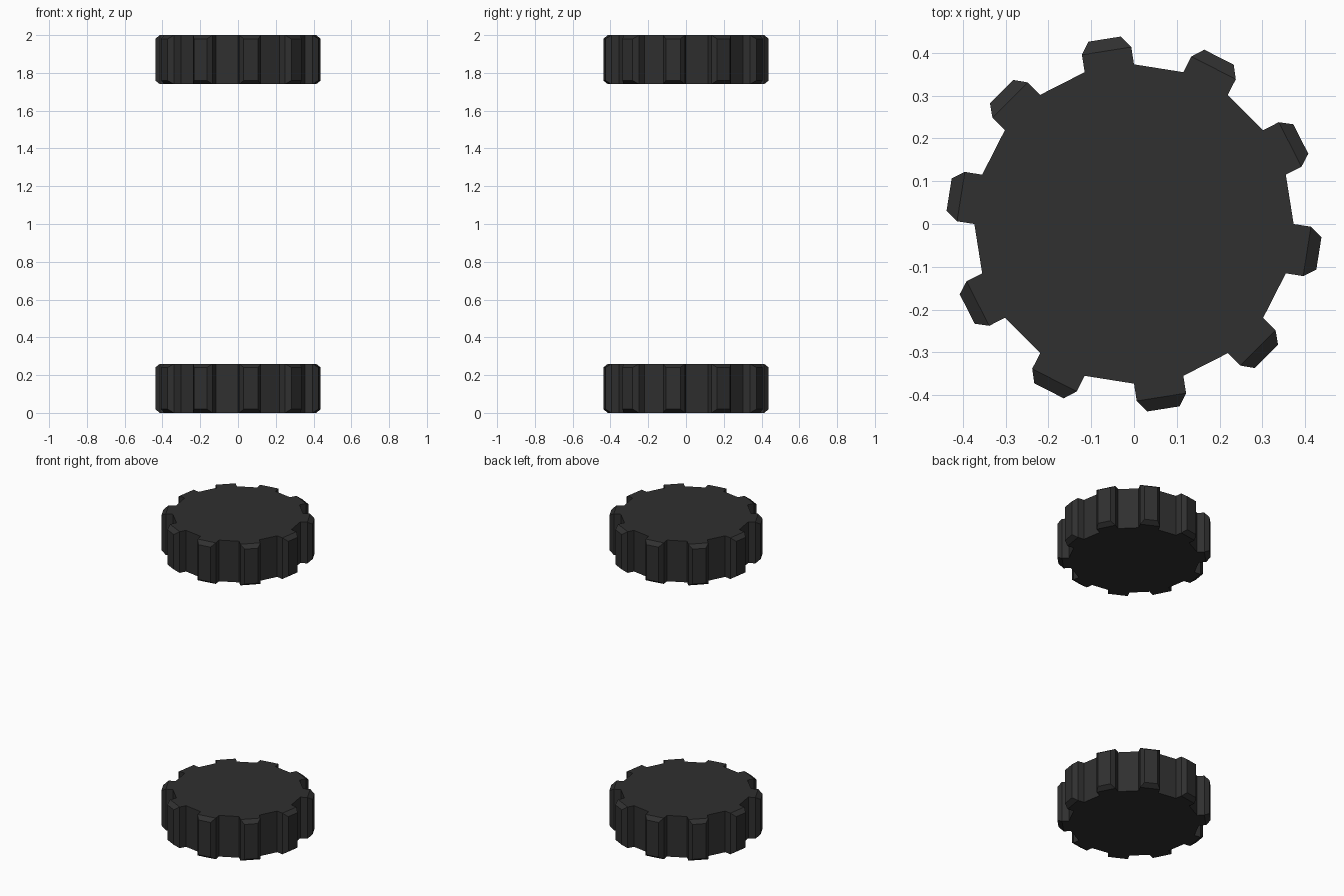
import bpy, bmesh, math
from mathutils import Matrix

if "Cube" in bpy.data.objects:
    bpy.data.objects.remove(bpy.data.objects["Cube"])

RADIUS, HEIGHT, SIDES = 0.373, 0.26, 20

rubber = bpy.data.materials.new("dark rubber")
rubber.diffuse_color = (0.029, 0.029, 0.029, 1)
rubber.use_nodes = True
rubber.node_tree.nodes["Principled BSDF"].inputs["Base Color"].default_value = rubber.diffuse_color


def lugged_wheel(name, z):
    """20-sided disc with a chamfered tread lug on every second side."""
    bm = bmesh.new()
    # disc, explicit corners on multiples of 18 degrees
    ring = [bm.verts.new((RADIUS * math.cos(math.tau * i / SIDES),
                          RADIUS * math.sin(math.tau * i / SIDES), 0))
            for i in range(SIDES)]
    base = bm.faces.new(ring)
    top = bmesh.ops.extrude_face_region(bm, geom=[base], use_keep_orig=True)
    verts = [g for g in top["geom"] if isinstance(g, bmesh.types.BMVert)]
    bmesh.ops.translate(bm, verts=verts, vec=(0, 0, HEIGHT))
    bmesh.ops.recalc_face_normals(bm, faces=bm.faces[:])

    # lugs: sides centred at -9, 27, 63, ... degrees
    lugs = []
    for f in bm.faces:
        if abs(f.normal.z) < 0.5:
            c = f.calc_center_median()
            a = math.degrees(math.atan2(c.y, c.x)) + 9
            if round(a / 18) % 2 == 0:
                lugs.append(f)
    faces = bmesh.ops.extrude_discrete_faces(bm, faces=lugs)["faces"]
    for f in faces:
        f.normal_update()
        bmesh.ops.translate(bm, verts=f.verts[:], vec=f.normal * 0.041)
    # chamfered lug tips
    bmesh.ops.inset_individual(bm, faces=faces, thickness=0.028, depth=0.028)
    bmesh.ops.recalc_face_normals(bm, faces=bm.faces[:])

    mesh = bpy.data.meshes.new(name)
    bm.to_mesh(mesh)
    bm.free()
    mesh.materials.append(rubber)
    ob = bpy.data.objects.new(name, mesh)
    ob.location.z = z
    bpy.context.collection.objects.link(ob)


lugged_wheel("lower_wheel", 0)
lugged_wheel("upper_wheel", 2 - HEIGHT)
